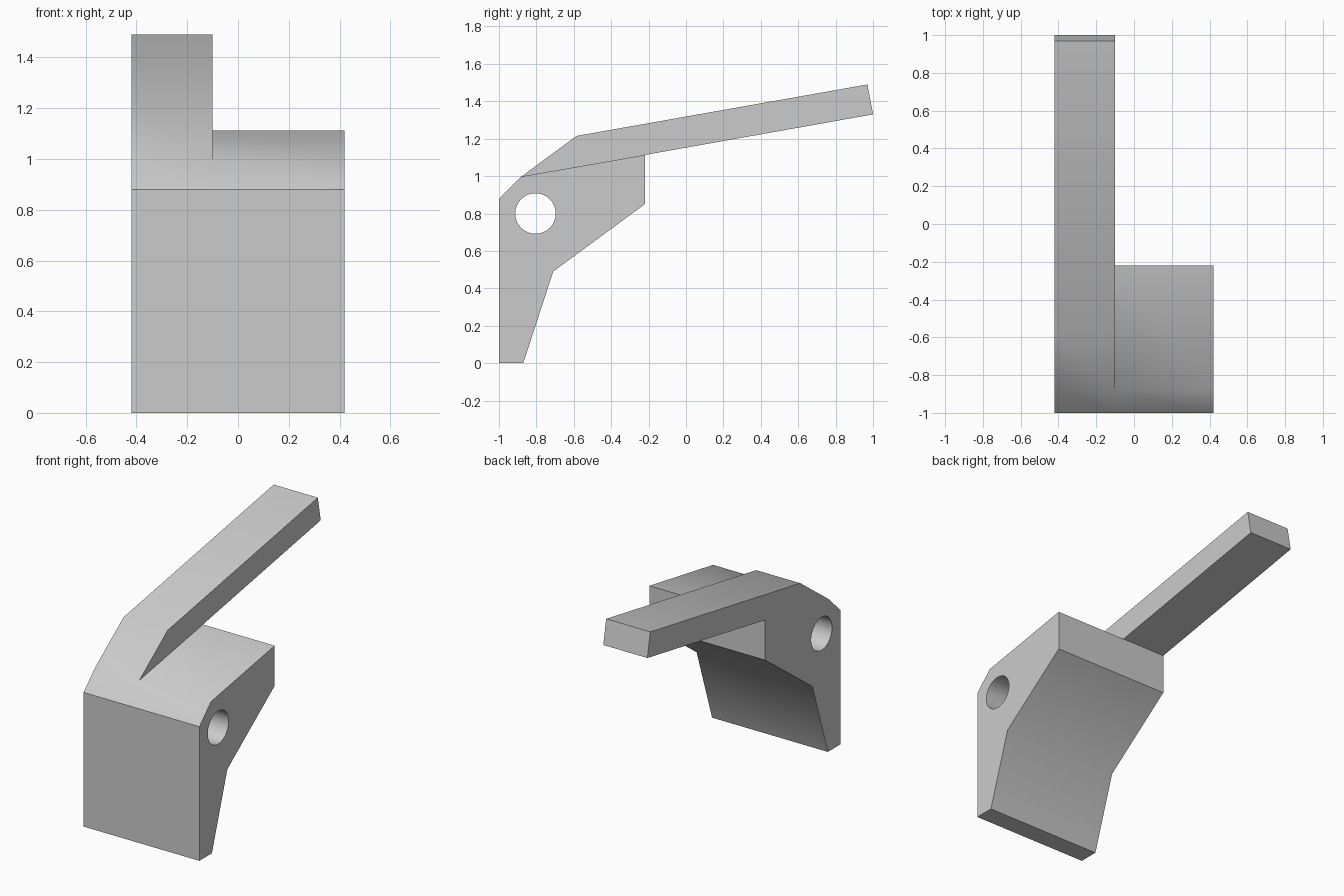
import bpy, bmesh, math

if "Cube" in bpy.data.objects:
    bpy.data.objects.remove(bpy.data.objects["Cube"], do_unlink=True)

# Single flat colour
grey = bpy.data.materials.new("light_grey")
grey.use_nodes = True
COLOUR = (0.6, 0.6, 0.6, 1)
grey.diffuse_color = COLOUR
grey.node_tree.nodes["Principled BSDF"].inputs["Base Color"].default_value = COLOUR

# Side profiles as (y, z): the lever leaves the body along its sloping top
lower = [(-1, 0.88), (-1, 0), (-0.87, 0), (-0.71, 0.49), (-0.22, 0.85)]
back_top, front_top = (-0.22, 1.113), (-0.88, 0.998)
arm = [(1, 1.33), (0.97, 1.49), (-0.585, 1.215)]
body_outline = lower + [back_top, front_top]
full_outline = lower + [back_top] + arm + [front_top]
lever_outline = [back_top] + arm + [front_top]
LEFT, RIGHT, LEVER_SIDE = 0.42, -0.42, -0.10

bm = bmesh.new()
verts = {}


def vert(x, point):
    key = (x, point)
    if key not in verts:
        verts[key] = bm.verts.new((x, *point))
    return verts[key]


def cap(x, outline):
    bm.faces.new([vert(x, p) for p in outline])


def walls(x0, x1, outline):
    for p, q in zip(outline, outline[1:] + outline[:1]):
        bm.faces.new([vert(x0, p), vert(x0, q), vert(x1, q), vert(x1, p)])


# Full-width body with the lever on one side, as one closed shell
walls(RIGHT, LEVER_SIDE, full_outline)
walls(LEVER_SIDE, LEFT, body_outline)
cap(RIGHT, full_outline)
cap(LEVER_SIDE, lever_outline)
cap(LEFT, body_outline)
bmesh.ops.recalc_face_normals(bm, faces=bm.faces)
mesh = bpy.data.meshes.new("lever_body")
bm.to_mesh(mesh)
bm.free()
lever_body = bpy.data.objects.new("lever_body", mesh)
bpy.context.collection.objects.link(lever_body)
mesh.materials.append(grey)

# Pivot hole cutter
bpy.ops.mesh.primitive_cylinder_add(vertices=64, radius=0.108, depth=2,
                                    location=(0, -0.805, 0.8),
                                    rotation=(0, math.pi / 2, 0))
cutter = bpy.context.object
cutter.name = "pivot_hole_cutter"
cutter.data.materials.append(grey)

# Cut the pivot hole, then smooth the shallow top bends
bpy.ops.object.select_all(action="DESELECT")
bpy.context.view_layer.objects.active = lever_body
lever_body.select_set(True)
cut = lever_body.modifiers.new("pivot_hole", "BOOLEAN")
cut.operation, cut.solver, cut.object = "DIFFERENCE", "EXACT", cutter
bpy.ops.object.modifier_apply(modifier=cut.name)
bpy.data.objects.remove(cutter, do_unlink=True)
bpy.ops.object.shade_smooth_by_angle(angle=math.radians(40))
